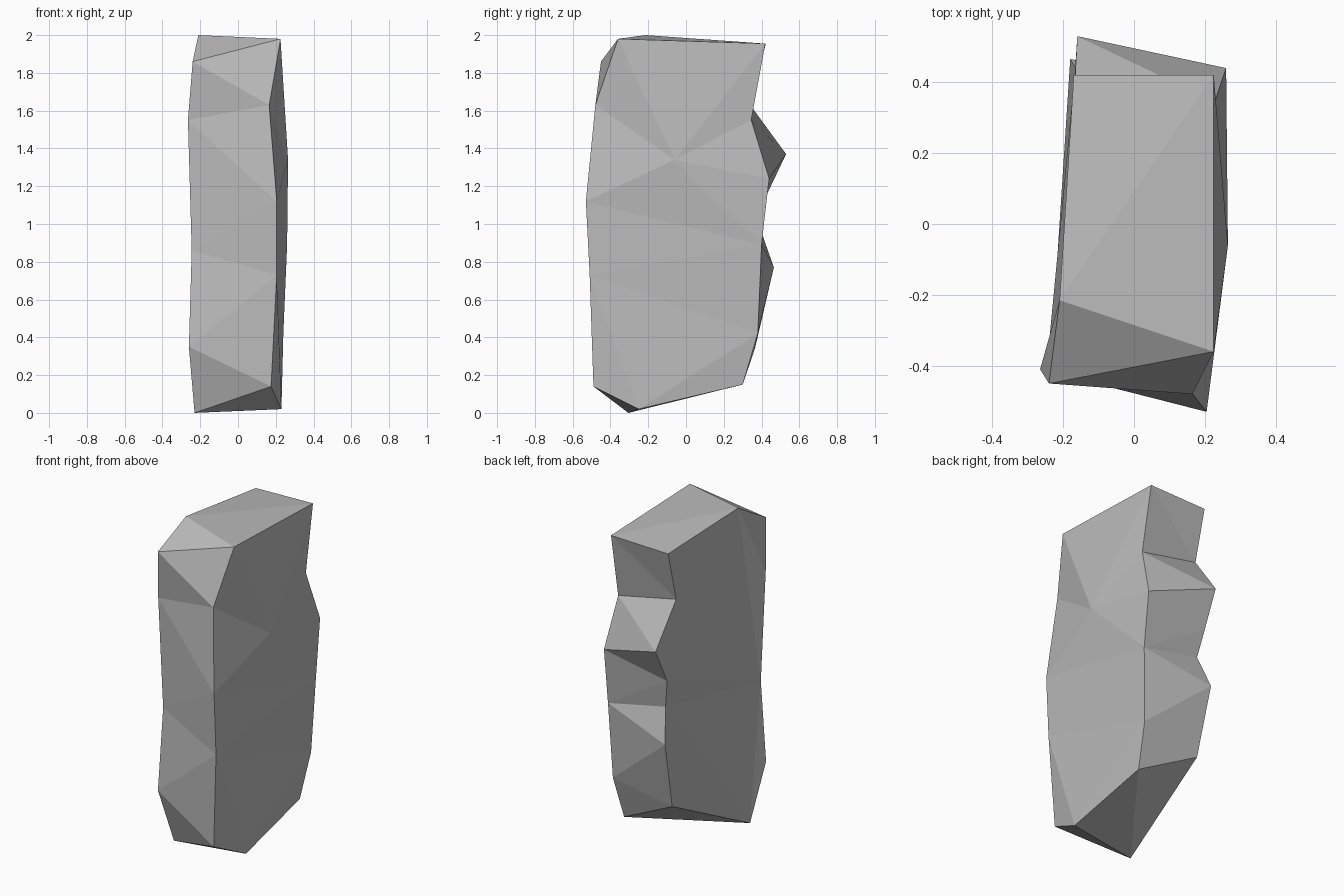
import bpy, bmesh

if "Cube" in bpy.data.objects:
    bpy.data.objects.remove(bpy.data.objects["Cube"])

# Outline loop of the left side: front edge downwards, then back edge upwards
LEFT = [(-.21, -.215, 2), (-.24, -.45, 1.86), (-.265, -.41, 1.55), (-.245, -.39, .86),
        (-.26, -.42, .35), (-.23, -.305, 0), (-.16, .365, .34), (-.18, .465, .77),
        (-.135, .395, .97), (-.167, .425, 1.15), (-.16, .53, 1.37), (-.17, .34, 1.63),
        (-.17, .42, 1.945)]
# Outline loop of the right side, same order
RIGHT = [(.225, -.36, 1.98), (.165, -.48, 1.63), (.205, -.53, 1.12), (.205, -.51, .73),
         (.175, -.49, .14), (.23, -.25, .02), (.218, .30, .15), (.24, .38, .42),
         (.26, .40, .89), (.26, .44, 1.24), (.228, .345, 1.55), (.225, .42, 1.955)]
# Which loop steps forward for each triangle of the rim
RIM = "LRLRLRLRL" "RR" "LRLRLLRLRLRL" "LR"

bm = bmesh.new()
left = [bm.verts.new(p) for p in LEFT]
right = [bm.verts.new(p) for p in RIGHT]
bulge = bm.verts.new((.265, -.06, 1.34))


def fan(centre, ring):
    for a, b in zip(ring, ring[1:]):
        bm.faces.new((centre, a, b))


# Rim: front, underside, notched back and top
i = j = 0
for step in RIM:
    a, b = left[i % len(left)], right[j % len(right)]
    if step == "L":
        i += 1
        c = left[i % len(left)]
    else:
        j += 1
        c = right[j % len(right)]
    bm.faces.new((a, c, b))

# Right side: bulging upper part, flatter lower part
fan(bulge, right[8:] + right[:3] + [right[8]])
fan(right[3], [right[k] for k in (2, 8, 7, 5, 4)])
fan(right[5], [right[7], right[6]])

# Left side
fan(left[0], [left[k] for k in (12, 11, 10, 9, 3, 2, 1)])
fan(left[5], [left[k] for k in (4, 3, 8, 7, 6)])
fan(left[3], [left[9], left[8]])

bmesh.ops.recalc_face_normals(bm, faces=bm.faces[:])
mesh = bpy.data.meshes.new("rock_slab")
bm.to_mesh(mesh)
bm.free()

# Plain grey stone
stone = bpy.data.materials.new("grey_stone")
stone.diffuse_color = (.5, .5, .5, 1)
stone.use_nodes = True
stone.node_tree.nodes["Principled BSDF"].inputs["Base Color"].default_value = stone.diffuse_color
mesh.materials.append(stone)
bpy.context.collection.objects.link(bpy.data.objects.new("rock_slab", mesh))
